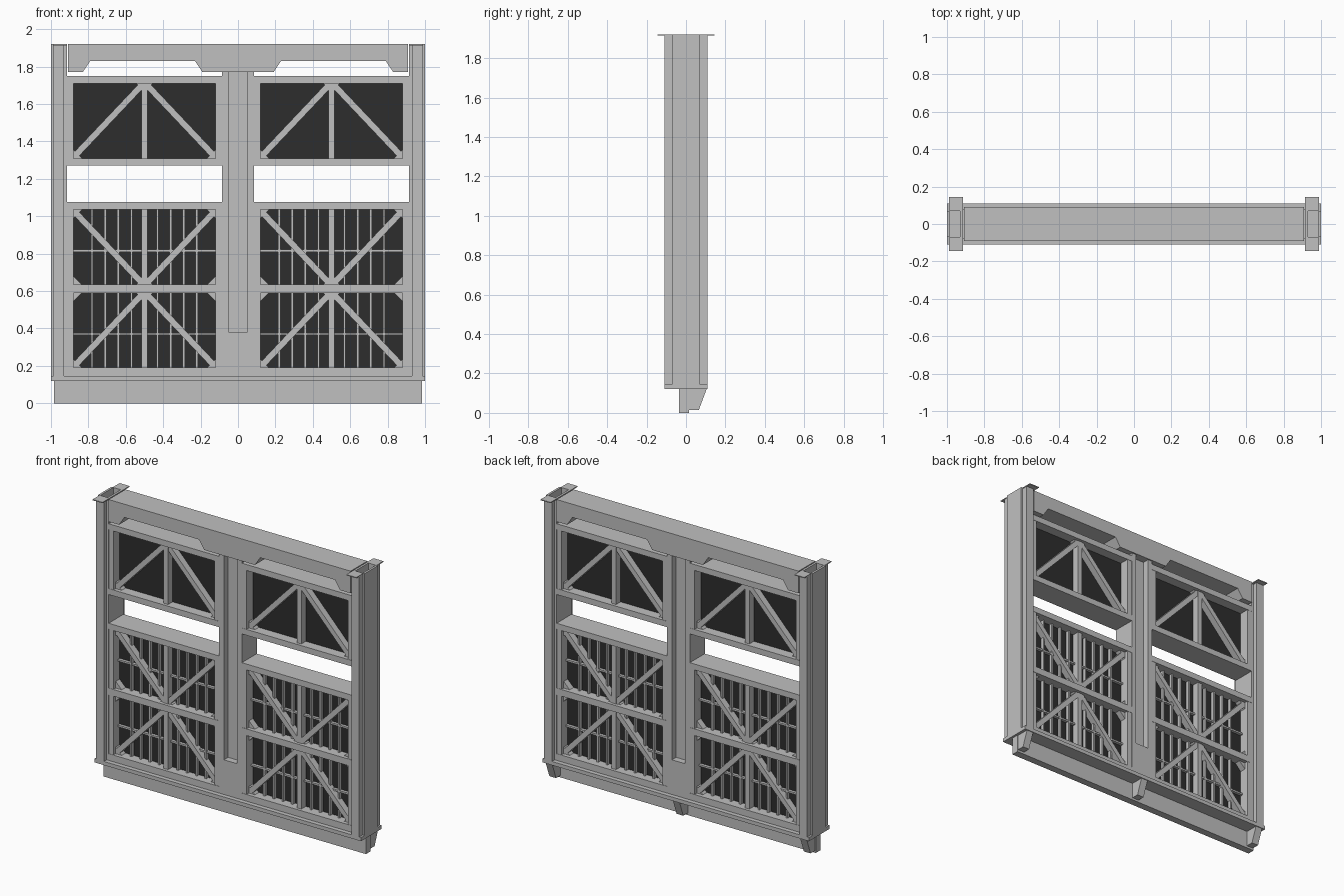
import bpy, bmesh, math
from mathutils import Vector

cube = bpy.data.objects.get("Cube")
if cube:
    bpy.data.objects.remove(cube, do_unlink=True)


def material(name, value):
    m = bpy.data.materials.new(name)
    m.use_nodes = True
    colour = (value, value, value, 1)
    m.diffuse_color = colour
    m.node_tree.nodes["Principled BSDF"].inputs["Base Color"].default_value = colour
    return m


STEEL = material("light grey steel", 0.53)
DARK = material("dark panel", 0.027)


def prism(name, points, lo, hi, axis="y", mat=STEEL):
    """Extrude a profile: (x, z) along y, or (y, z) along x."""
    bm = bmesh.new()
    rings = []
    for d in (lo, hi):
        rings.append([bm.verts.new((a, d, b) if axis == "y" else (d, a, b)) for a, b in points])
    bm.faces.new(rings[0])
    bm.faces.new(rings[1])
    n = len(points)
    for i in range(n):
        j = (i + 1) % n
        bm.faces.new((rings[0][i], rings[0][j], rings[1][j], rings[1][i]))
    bmesh.ops.recalc_face_normals(bm, faces=bm.faces)
    mesh = bpy.data.meshes.new(name)
    bm.to_mesh(mesh)
    bm.free()
    mesh.materials.append(mat)
    ob = bpy.data.objects.new(name, mesh)
    bpy.context.collection.objects.link(ob)
    return ob


def box(name, x0, x1, y0, y1, z0, z1, mat=STEEL):
    return prism(name, [(x0, z0), (x1, z0), (x1, z1), (x0, z1)], y0, y1, mat=mat)


def strut(name, a, b, width, depth):
    """Flat bar between two points of the gate plane."""
    a, b = Vector(a), Vector(b)
    d = (b - a).normalized() * width / 2
    n = Vector((-d.y, d.x))
    prism(name, [a + n, a - n, b - n, b + n], -depth, depth)


def gusset(name, x, z, sx, sz, depth, s=0.045):
    prism(name, [(x, z), (x + sx * s, z), (x, z + sz * s)], -depth, depth)


FRAME, BRACE, BAR, SHEET = 0.08, 0.06, 0.035, 0.012
TOP = 1.92

# Side posts: open channels with flanges and small cap plates
for s, side in ((1, "left"), (-1, "right")):
    def post_box(part, a, b, *rest):
        x0, x1 = sorted((s * a, s * b))
        box(f"{side}_{part}", x0, x1, *rest)

    post_box("post_outer_web", 0.985, 1.0, -0.07, 0.07, 0.12, TOP)
    post_box("post_inner_web", 0.915, 0.93, -0.08, 0.08, 0.12, TOP)
    for t, face in ((-1, "front"), (1, "back")):
        y0, y1 = sorted((t * 0.07, t * 0.11))
        post_box(f"post_{face}_flange", 0.93, 0.987, y0, y1, 0.12, TOP - 0.005)
        y0, y1 = sorted((t * 0.07, t * 0.145))
        post_box(f"post_{face}_cap", 0.915, 0.99, y0, y1, TOP - 0.006, TOP)

# Header beam with two sloped clearances underneath
header = [(-0.908, TOP), (-0.908, 1.77)]
for c in (-0.51, 0.51):
    header += [(c - 0.32, 1.77), (c - 0.28, 1.83), (c + 0.28, 1.83), (c + 0.32, 1.77)]
header += [(0.908, 1.77), (0.908, TOP)]
prism("header_beam", header, -0.09, 0.09)

# Centre post with a recess on both faces
box("centre_post_core", -0.052, 0.052, -0.035, 0.035, 0.36, 1.77)
box("centre_post_foot", -0.085, 0.085, -FRAME, FRAME, 0.12, 0.38)
for s in (-1, 1):
    x0, x1 = sorted((s * 0.05, s * 0.085))
    box("centre_post_cheek", x0, x1, -FRAME, FRAME, 0.38, 1.77)

# Sill, bottom seal plate and brackets behind it
box("sill_ledge", -1.0, 1.0, -0.11, 0.11, 0.12, 0.145)
box("bottom_plate", -0.985, 0.985, -0.035, 0.015, 0, 0.121)
for x in (-0.955, 0, 0.955):
    prism("bottom_bracket", [(0.014, 0.121), (0.105, 0.121), (0.065, 0.015), (0.014, 0.015)],
          x - 0.025, x + 0.025, axis="x")

# Panel bays: (bottom, top, apex up, barred)
BAYS = [(0.19, 0.59, True, True), (0.635, 1.035, False, True), (1.31, 1.71, True, False)]
RAILS = [(0.14, 0.19), (0.59, 0.635), (1.035, 1.075), (1.27, 1.31), (1.71, 1.75)]

for c in (-0.5, 0.5):
    x0, x1 = c - 0.38, c + 0.38
    for z0, z1 in RAILS:
        box("frame_rail", c - 0.417, c + 0.417, -FRAME, FRAME, z0, z1)
    for z0, z1, apex_up, barred in BAYS:
        box("panel_sheet", x0, x1, -SHEET, SHEET, z0, z1, DARK)
        box("panel_mullion", c - 0.017, c + 0.017, -BRACE, BRACE, z0, z1)
        for s in (-1, 1):
            ex = c + s * 0.38
            a, b = sorted((ex, c + s * 0.417))
            box("frame_stile", a, b, -FRAME + 0.002, FRAME - 0.002, z0, z1)
            near, far = (z1 - 0.005, z0 + 0.02) if apex_up else (z0 + 0.005, z1 - 0.02)
            strut("diagonal_brace", (c + s * 0.01, near), (ex - s * 0.015, far), 0.034, BRACE - 0.003)
            for z, sz in ((z0, 1), (z1, -1)):
                if barred or sz == 1:
                    gusset("corner_gusset", ex, z, -s, sz, BRACE - 0.006)
            if barred:
                for k in range(1, 5):
                    x = c + s * 0.07 * k
                    box("grille_bar", x - 0.006, x + 0.006, -BAR, BAR, z0, z1)
        # Gusset where the braces meet
        z, sz = (z1, -1) if apex_up else (z0, 1)
        for s in (-1, 1):
            gusset("apex_gusset", c, z, s, sz, BRACE - 0.006)
        if barred:
            zm = (z0 + z1) / 2 - 0.02
            box("grille_crossbar", x0, x1, -BAR + 0.003, BAR - 0.003, zm - 0.006, zm + 0.006)
